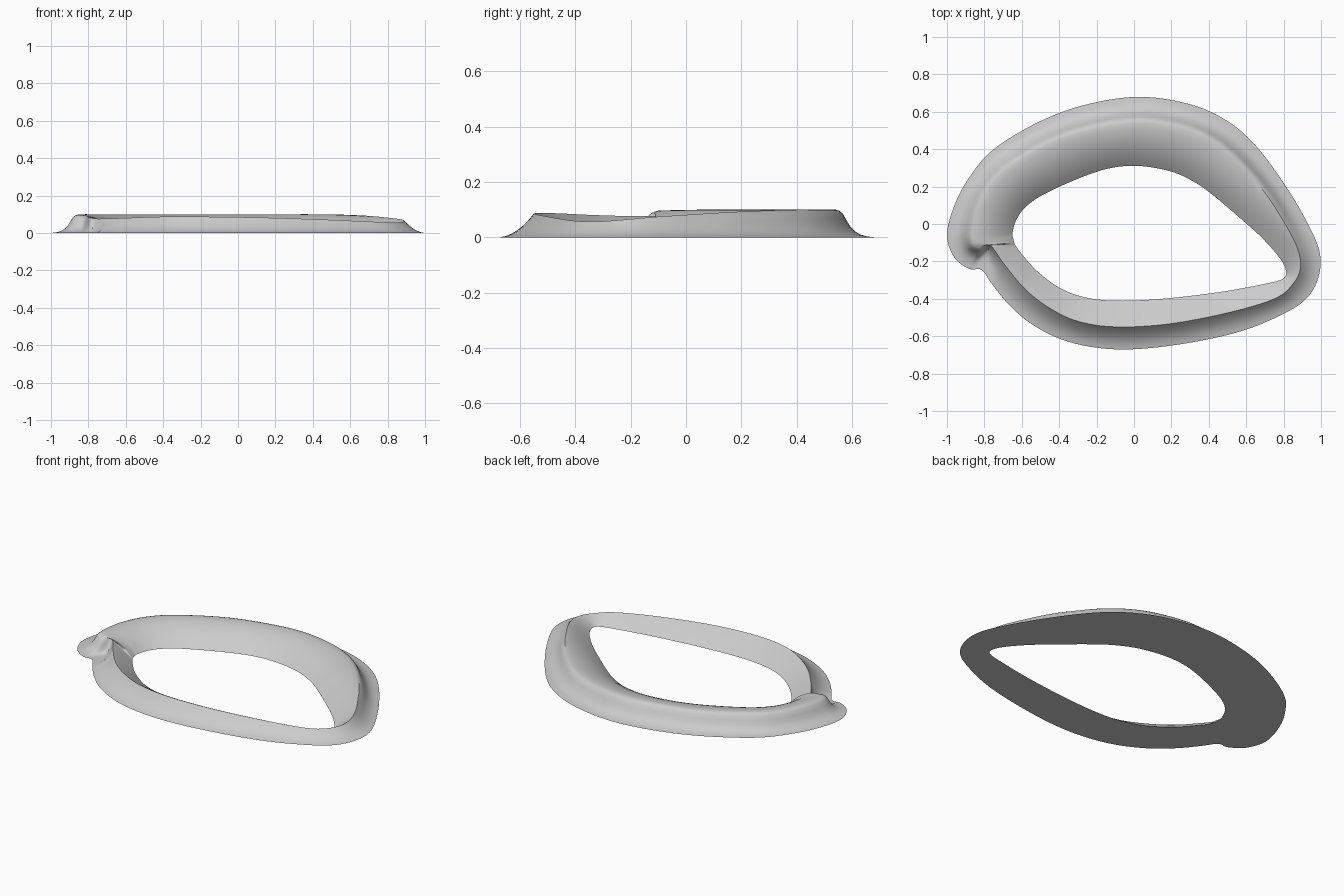
import bpy
import bmesh
import math
from mathutils import Vector

cube = bpy.data.objects.get("Cube")
if cube:
    bpy.data.objects.remove(cube, do_unlink=True)

# Matching guide points around the rim: outer hem, raised ridge, inner opening
OUTER = [(.03, .68), (.3, .64), (.5, .55), (.65, .42), (.8, .22), (.92, .02),
         (.99, -.14), (.99, -.27), (.93, -.39), (.8, -.48), (.55, -.58), (.2, -.65),
         (-.1, -.67), (-.35, -.63), (-.54, -.54), (-.67, -.43), (-.76, -.32),
         (-.815, -.245), (-.88, -.24), (-.96, -.18), (-1, -.06), (-.96, .1),
         (-.88, .25), (-.75, .4), (-.5, .55), (-.25, .64)]
RIDGE = [(.03, .54), (.24, .51), (.41, .44), (.55, .33), (.69, .18), (.79, .03),
         (.87, -.12), (.89, -.23), (.85, -.32), (.75, -.4), (.5, -.475), (.18, -.535),
         (-.1, -.55), (-.3, -.52), (-.45, -.45), (-.58, -.35), (-.69, -.22),
         (-.77, -.11), (-.81, -.115), (-.85, -.1), (-.855, -.04), (-.83, .08),
         (-.77, .2), (-.66, .31), (-.43, .44), (-.2, .51)]
INNER = [(.03, .31), (.2, .28), (.33, .22), (.44, .14), (.58, .02), (.68, -.07),
         (.77, -.17), (.81, -.24), (.8, -.29), (.7, -.32), (.45, -.365), (.15, -.4),
         (-.1, -.41), (-.27, -.39), (-.4, -.34), (-.52, -.25), (-.6, -.16),
         (-.63, -.12), (-.64, -.1), (-.645, -.08), (-.65, -.05), (-.63, .02),
         (-.58, .09), (-.48, .16), (-.28, .25), (-.12, .3)]
HEIGHT = [.1, .1, .1, .098, .092, .083, .073, .063, .057, .059, .07, .081, .086,
          .088, .086, .081, .077, .077, .088, .096, .098, .1, .1, .1, .1, .1]
COUNT = len(OUTER)
NOTCH = 17

# Upper lid is rounded on top, lower lid has a sharp rim, corner has a valley
ROUND = [1.0] * 4 + [.6, .25] + [0.0] * 12 + [1.0] * 8
VALLEY = [2.0 if i == NOTCH else 0.0 for i in range(COUNT)]

# Outer slope: fraction across, height on the soft lid, height on the sharp lid
SLOPE = [(0, 0, 0), (.18, .03, .06), (.36, .1, .17), (.5, .22, .29), (.62, .4, .42),
         (.72, .63, .55), (.81, .85, .68), (.9, .96, .82), (1, 1, 1)]
INNER_STEPS = 8
STEPS = 6


def spline(values, i, t):
    """Closed smooth interpolation through the values."""
    a, b, c, d = (values[(i + k) % COUNT] for k in (-1, 0, 1, 2))
    return b + (c - a) * t / 2 + (a - b * 2.5 + c * 2 - d / 2) * t * t \
        + ((b - c) * 3 + d - a) * t ** 3 / 2


def blend(values, i, t):
    return values[i] * (1 - t) + values[(i + 1) % COUNT] * t


def section(i, t):
    """Cross-section from outer hem over the ridge to the opening."""
    out, top, inn = (spline(c, i, t) for c in curves)
    h = spline(HEIGHT, i, t)
    soft, valley = blend(ROUND, i, t), blend(VALLEY, i, t)
    points = []
    for u, round_z, sharp_z in SLOPE:
        z = (sharp_z + (round_z - sharp_z) * soft) ** (1 + valley)
        points.append((*out.lerp(top, u), h * z))
    for k in range(1, INNER_STEPS + 1):
        v = k / INNER_STEPS
        points.append((*top.lerp(inn, v), h * (1 - v ** (1.1 + .9 * soft))))
    return points


curves = [[Vector(p) for p in c] for c in (OUTER, RIDGE, INNER)]

# Loft the sections into a closed ring with a flat underside
bm = bmesh.new()
rings = [[bm.verts.new(p) for p in section(i, s / STEPS)]
         for i in range(COUNT) for s in range(STEPS)]
for n, ring in enumerate(rings):
    following = rings[(n + 1) % len(rings)]
    size = len(ring)
    for k in range(size):
        j = (k + 1) % size
        bm.faces.new((ring[k], ring[j], following[j], following[k]))
bmesh.ops.recalc_face_normals(bm, faces=bm.faces)
mesh = bpy.data.meshes.new("eyelid_rim")
bm.to_mesh(mesh)
bm.free()

rim = bpy.data.objects.new("eyelid_rim", mesh)
bpy.context.collection.objects.link(rim)

# Plain grey material
grey = bpy.data.materials.new("light_grey")
grey.use_nodes = True
color = (.6, .6, .6, 1)
grey.diffuse_color = color
grey.node_tree.nodes["Principled BSDF"].inputs["Base Color"].default_value = color
mesh.materials.append(grey)

bpy.context.view_layer.objects.active = rim
rim.select_set(True)
bpy.ops.object.shade_smooth_by_angle(angle=math.radians(40))
